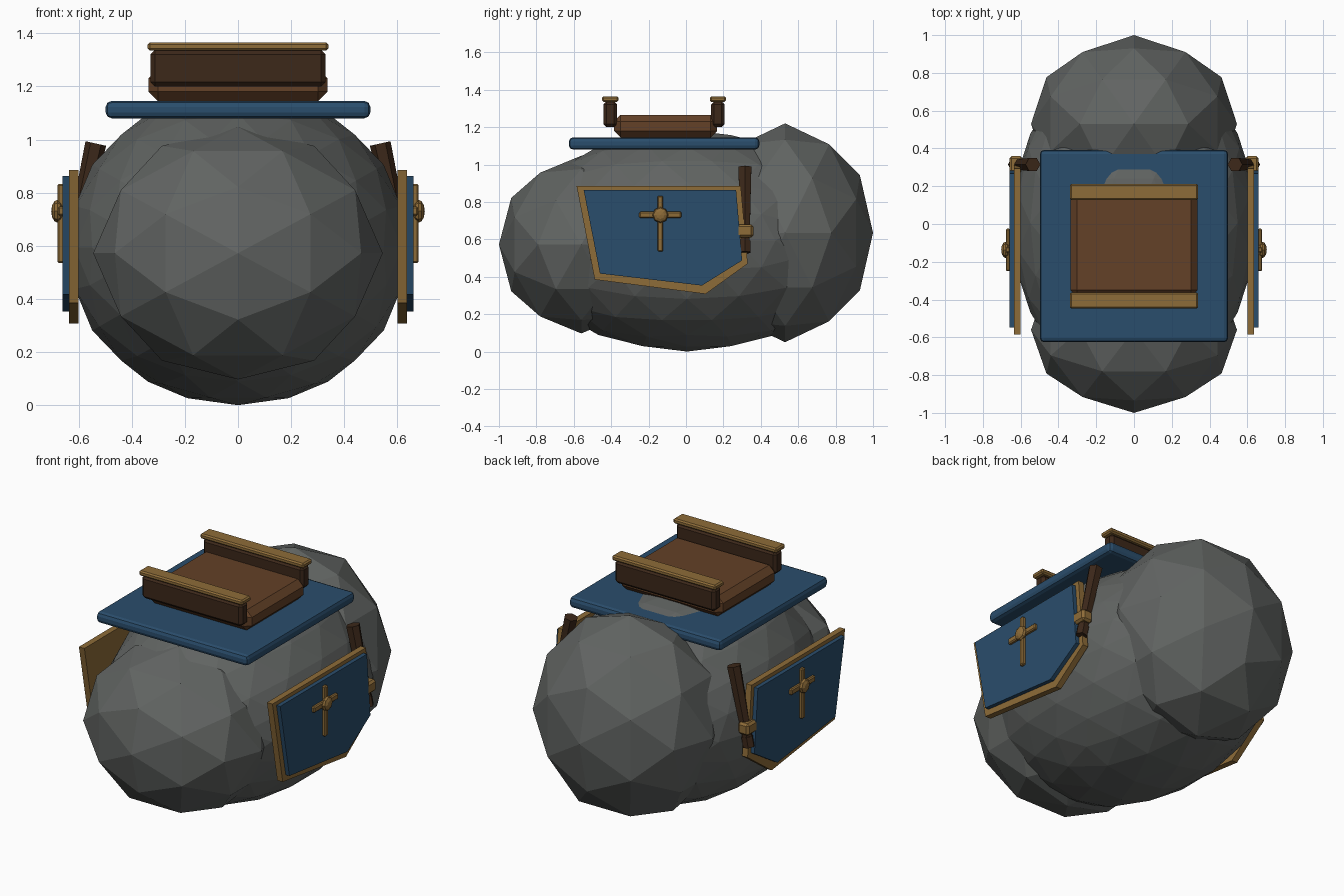
import bpy, bmesh, math
from mathutils import Matrix, Vector

if "Cube" in bpy.data.objects:
    bpy.data.objects.remove(bpy.data.objects["Cube"])


def material(name, rgb):
    m = bpy.data.materials.new(name)
    m.diffuse_color = (*rgb, 1)
    m.use_nodes = True
    m.node_tree.nodes["Principled BSDF"].inputs["Base Color"].default_value = m.diffuse_color
    return m


GREY = material("stone_grey", (0.12, 0.128, 0.123))
BLUE = material("cloth_blue", (0.023, 0.075, 0.15))
BROWN = material("leather", (0.125, 0.052, 0.02))
DARK = material("dark_wood", (0.045, 0.021, 0.01))
GOLD = material("brass", (0.27, 0.15, 0.04))


def finish(name, bm, mat, bevel=0, segments=1):
    bmesh.ops.recalc_face_normals(bm, faces=bm.faces)
    me = bpy.data.meshes.new(name)
    bm.to_mesh(me)
    bm.free()
    me.materials.append(mat)
    ob = bpy.data.objects.new(name, me)
    bpy.context.collection.objects.link(ob)
    if bevel:
        b = ob.modifiers.new("bevel", "BEVEL")
        b.width, b.segments = bevel, segments
    return ob


def boulder(name, centre, radii, subdivisions):
    bm = bmesh.new()
    bmesh.ops.create_icosphere(bm, subdivisions=subdivisions, radius=1)
    # turn the icosphere so its edges sit symmetrically on all three axes
    bm.transform(Matrix.Translation(centre) @ Matrix.Diagonal((*radii, 1))
                 @ Matrix.Rotation(-math.radians(31.7175), 4, "Y"))
    return finish(name, bm, GREY)


def box(name, lo, hi, mat, bevel=0, segments=1):
    lo, hi = Vector(lo), Vector(hi)
    bm = bmesh.new()
    bmesh.ops.create_cube(bm, size=1)
    bm.transform(Matrix.Translation((lo + hi) / 2) @ Matrix.Diagonal((*(hi - lo), 1)))
    return finish(name, bm, mat, bevel, segments)


def plate(name, profile, x0, x1, mat, bevel=0):
    bm = bmesh.new()
    face = bm.faces.new([bm.verts.new((x0, y, z)) for y, z in profile])
    out = bmesh.ops.extrude_face_region(bm, geom=[face])
    verts = [v for v in out["geom"] if isinstance(v, bmesh.types.BMVert)]
    bmesh.ops.translate(bm, verts=verts, vec=(x1 - x0, 0, 0))
    return finish(name, bm, mat, bevel)


def rod(name, a, b, r_a, r_b, mat, sides=6):
    a, b = Vector(a), Vector(b)
    bm = bmesh.new()
    bmesh.ops.create_cone(bm, cap_ends=True, segments=sides, radius1=r_a, radius2=r_b,
                          depth=(b - a).length)
    bm.transform(Matrix.Translation((a + b) / 2)
                 @ (b - a).to_track_quat("Z", "Y").to_matrix().to_4x4())
    return finish(name, bm, mat)


def both_sides(ob):
    # mirror across x = 0
    m = ob.modifiers.new("mirror", "MIRROR")
    m.use_axis = (True, False, False)
    return ob


# body masses
boulder("body", (0, 0.005, 0.593), (0.645, 0.9, 0.593), 3)
boulder("front_mass", (0, -0.56, 0.572), (0.545, 0.44, 0.475), 2)
boulder("rear_mass", (0, 0.53, 0.635), (0.545, 0.47, 0.585), 2)

# saddle cloth and seat
box("saddle_cloth", (-0.498, -0.626, 1.08), (0.498, 0.392, 1.145), BLUE, 0.022, 2)
box("seat", (-0.337, -0.385, 1.145), (0.337, 0.167, 1.265), BROWN, 0.035)

# front and rear saddle rails with brass caps
for name, y in (("front", -0.405), ("rear", 0.17)):
    box(name + "_rail", (-0.33, y - 0.037, 1.2), (0.33, y + 0.037, 1.337), DARK, 0.017)
    box(name + "_rail_cap", (-0.34, y - 0.043, 1.335), (0.34, y + 0.043, 1.365), GOLD, 0.008)

# side panels
outer = [(-0.585, 0.885), (0.293, 0.885), (0.33, 0.47), (0.105, 0.308), (-0.488, 0.385)]
inner = [(-0.547, 0.863), (0.268, 0.863), (0.30, 0.487), (0.085, 0.353), (-0.46, 0.417)]
both_sides(plate("panel_trim", outer, 0.6, 0.636, GOLD))
both_sides(plate("panel_cloth", inner, 0.63, 0.66, BLUE))

# cross ornament
both_sides(box("ornament_upright", (0.655, -0.152, 0.535), (0.68, -0.122, 0.833), GOLD, 0.006))
both_sides(box("ornament_bar", (0.655, -0.25, 0.713), (0.678, -0.025, 0.748), GOLD, 0.006))
bm = bmesh.new()
bmesh.ops.create_uvsphere(bm, u_segments=8, v_segments=6, radius=1)
bm.transform(Matrix.Translation((0.68, -0.137, 0.73)) @ Matrix.Diagonal((0.023, 0.043, 0.043, 1))
             @ Matrix.Rotation(math.pi / 2, 4, "Y"))
both_sides(finish("ornament_hub", bm, GOLD))

# slung club with brass buckle
both_sides(rod("club", (0.636, 0.315, 0.53), (0.535, 0.315, 0.985), 0.027, 0.04, DARK))
both_sides(rod("club_pommel", (0.634, 0.315, 0.53), (0.622, 0.315, 0.59), 0.034, 0.034, DARK))
both_sides(box("club_buckle", (0.59, 0.27, 0.61), (0.66, 0.36, 0.68), GOLD, 0.012))
